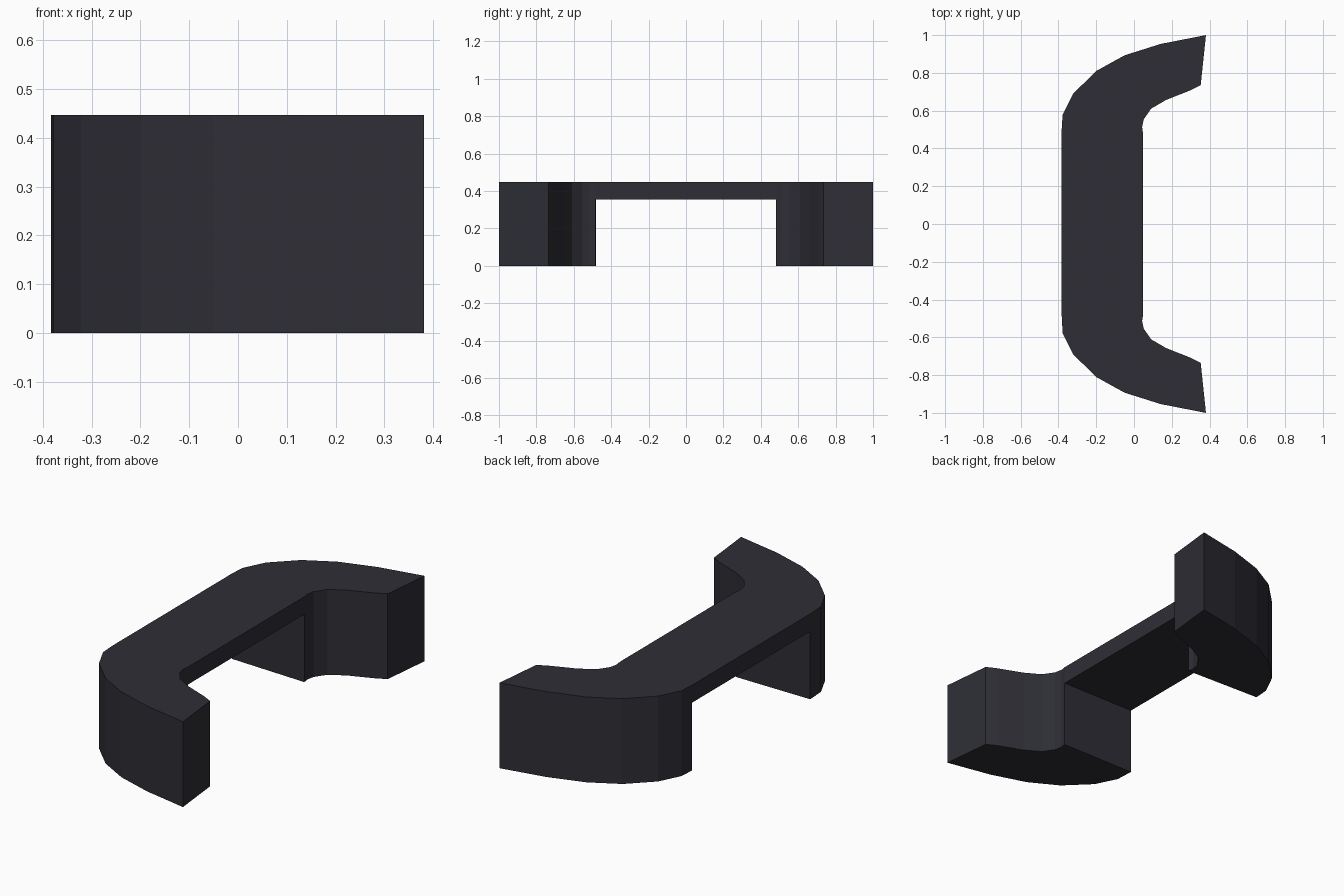
import bpy

if "Cube" in bpy.data.objects:
    bpy.data.objects.remove(bpy.data.objects["Cube"])

HEIGHT = 0.447      # top of the handle
UNDERSIDE = 0.355   # underside of the grip

slate = bpy.data.materials.new("dark slate")
slate.diffuse_color = (0.027, 0.027, 0.036, 1.0)
slate.use_nodes = True
slate.node_tree.nodes["Principled BSDF"].inputs["Base Color"].default_value = slate.diffuse_color


def make_object(name, verts, faces):
    mesh = bpy.data.meshes.new(name)
    mesh.from_pydata(verts, [], faces)
    mesh.materials.append(slate)
    mesh.update()
    obj = bpy.data.objects.new(name, mesh)
    bpy.context.collection.objects.link(obj)
    return obj


def prism(name, outline, low, open_sides=()):
    """Extrude a counter-clockwise outline up to HEIGHT, leaving some sides open."""
    n = len(outline)
    verts = [(x, y, low) for x, y in outline] + [(x, y, HEIGHT) for x, y in outline]
    faces = [list(range(n))[::-1], list(range(n, 2 * n))]
    for i in range(n):
        if i not in open_sides:
            j = (i + 1) % n
            faces.append([i, j, n + j, n + i])
    return verts, faces


# Curved leg outline, counter-clockwise: outer curve, then inner curve
outer = [(0.381, 1.0), (0.14, 0.953), (-0.05, 0.893), (-0.2, 0.81),
         (-0.322, 0.69), (-0.378, 0.577)]
inner = [(0.043, 0.512), (0.051, 0.553), (0.09, 0.61), (0.17, 0.657),
         (0.30, 0.708), (0.353, 0.735)]


def leg(name, side, cut_outer, cut_inner):
    pts = outer + [cut_outer, cut_inner] + inner
    pts = [(x, side * y) for x, y in pts]
    a, b = len(outer), len(outer) + 1          # ends of the cut face
    if side < 0:
        pts.reverse()
        a, b = len(pts) - 1 - b, len(pts) - 1 - a
    verts, faces = prism(name, pts, 0.0, open_sides=(a,))
    # Cut face only reaches up to the underside of the grip
    k = len(verts)
    verts += [(*pts[a], UNDERSIDE), (*pts[b], UNDERSIDE)]
    faces.append([a, b, k + 1, k])
    return make_object(name, verts, faces)


far_cut = ((-0.383, 0.497), (0.048, 0.48))
near_cut = ((-0.383, 0.48), (0.048, 0.483))
leg("back_leg", 1, *far_cut)
leg("front_leg", -1, *near_cut)

# Straight grip joining the legs, open where it meets them
grip_outline = [far_cut[0],
                (near_cut[0][0], -near_cut[0][1]),
                (near_cut[1][0], -near_cut[1][1]),
                far_cut[1]]
make_object("grip", *prism("grip", grip_outline, UNDERSIDE, open_sides=(1, 3)))
